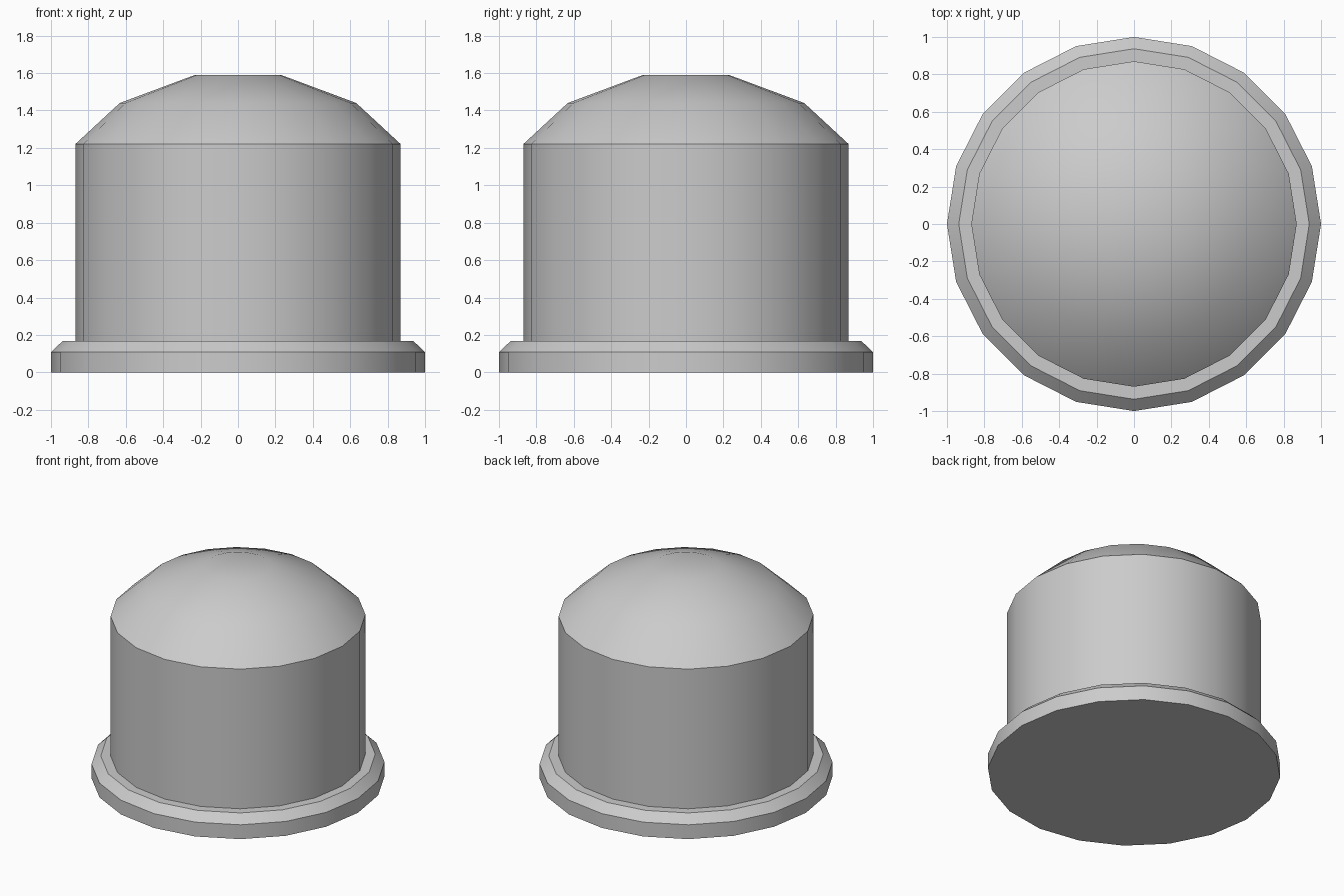
import bpy
import bmesh
import math

if "Cube" in bpy.data.objects:
    bpy.data.objects.remove(bpy.data.objects["Cube"])

SIDES = 20


def lathe(name, profile):
    """Revolve (radius, z) points around z, capping both ends with flat polygons."""
    bm = bmesh.new()
    rings = []
    for r, z in profile:
        rings.append([bm.verts.new((r * math.cos(2 * math.pi * i / SIDES),
                                    r * math.sin(2 * math.pi * i / SIDES), z))
                      for i in range(SIDES)])
    for low, high in zip(rings, rings[1:]):
        for i in range(SIDES):
            j = (i + 1) % SIDES
            bm.faces.new((low[i], low[j], high[j], high[i]))
    bm.faces.new(rings[0][::-1])
    bm.faces.new(rings[-1])
    mesh = bpy.data.meshes.new(name)
    bm.to_mesh(mesh)
    bm.free()
    obj = bpy.data.objects.new(name, mesh)
    bpy.context.collection.objects.link(obj)
    bpy.ops.object.select_all(action='DESELECT')
    obj.select_set(True)
    bpy.context.view_layer.objects.active = obj
    bpy.ops.object.shade_smooth_by_angle(angle=math.radians(30))
    return obj


# One continuous shell: chamfered flange, straight wall, faceted dome
lathe("domed_cap", [
    (1.0, 0.0), (1.0, 0.108), (0.937, 0.168),   # flange
    (0.87, 0.168), (0.87, 1.22),                # wall
    (0.632, 1.44), (0.23, 1.59),                # dome
])
